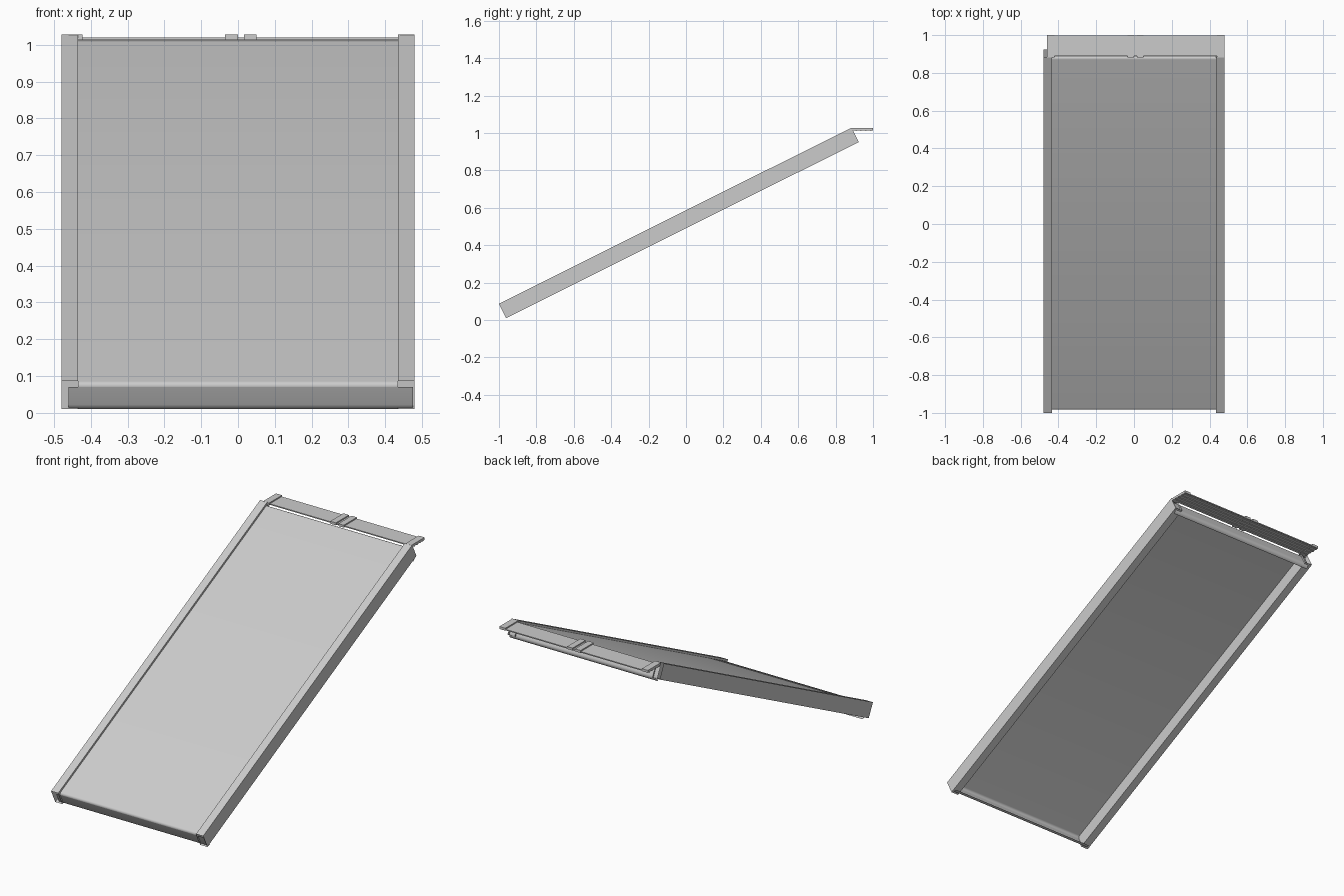
import bpy, bmesh, math
from mathutils import Vector

if "Cube" in bpy.data.objects:
    bpy.data.objects.remove(bpy.data.objects["Cube"], do_unlink=True)

grey = bpy.data.materials.new("light_grey_metal")
grey.use_nodes = True
COLOUR = (0.6, 0.6, 0.6, 1)
grey.diffuse_color = COLOUR
grey.node_tree.nodes["Principled BSDF"].inputs["Base Color"].default_value = COLOUR

# Slope frame: s runs up the incline, d is depth below the frame top
LOW, HIGH = Vector((-1, 0.087)), Vector((0.885, 1.028))
LENGTH = (HIGH - LOW).length
ALONG = (HIGH - LOW).normalized()
DOWN = Vector((ALONG.y, -ALONG.x))


def place(x, s, d):
    p = LOW + ALONG * s + DOWN * d
    return Vector((x, p.x, p.y))


def finish(name, bm, smooth=False):
    mesh = bpy.data.meshes.new(name)
    bm.to_mesh(mesh)
    bm.free()
    mesh.materials.append(grey)
    obj = bpy.data.objects.new(name, mesh)
    bpy.context.collection.objects.link(obj)
    if smooth:
        bpy.ops.object.select_all(action="DESELECT")
        obj.select_set(True)
        bpy.context.view_layer.objects.active = obj
        bpy.ops.object.shade_smooth_by_angle(angle=math.radians(40))
    return obj


def loft(name, first, second, closed=False, smooth=False):
    """Skin two matching rows of points with a strip of quads."""
    bm = bmesh.new()
    a = [bm.verts.new(p) for p in first]
    b = [bm.verts.new(p) for p in second]
    for i in range(len(a) if closed else len(a) - 1):
        j = (i + 1) % len(a)
        bm.faces.new((a[i], a[j], b[j], b[i]))
    return finish(name, bm, smooth)


def box(name, low, high):
    low, high = Vector(low), Vector(high)
    bm = bmesh.new()
    bmesh.ops.create_cube(bm, size=1)
    for v in bm.verts:
        v.co = (low + high) / 2 + v.co * (high - low)
    return finish(name, bm)


def arc(cs, cd, r, start, end, steps=6):
    """Points of a rounded bend in slope coordinates."""
    angles = [math.radians(start + (end - start) * i / steps) for i in range(steps + 1)]
    return [(cs + r * math.cos(t), cd + r * math.sin(t)) for t in angles]


# Side rails: hollow tubes with open ends
INNER, OUTER, DEPTH = 0.435, 0.48, 0.086
for name, x0, x1 in (("left_rail", INNER, OUTER), ("right_rail", -OUTER, -INNER)):
    section = [(x0, 0), (x0, DEPTH), (x1, DEPTH), (x1, 0)]
    loft(name, [place(x, 0, d) for x, d in section],
         [place(x, LENGTH, d) for x, d in section], closed=True)

# Belt sheet, bent down over both ends
bend = arc(0.022, 0.026, 0.014, 180, 270)
belt = bend + [(LENGTH - s, d) for s, d in reversed(bend)]
loft("belt", [place(-INNER, s, d) for s, d in belt],
     [place(INNER, s, d) for s, d in belt], smooth=True)

# End plates with a rolled lower lip, slotted into the open rails
PLATE_LEFT, PLATE_RIGHT = 0.475, -0.46
lip = [(0.03, 0.098)] + arc(0.03, 0.076, 0.022, 90, 180) + [(0.008, 0.022)]
for name, flip in (("lower_end_plate", False), ("upper_end_plate", True)):
    row = [(LENGTH - s, d) for s, d in reversed(lip)] if flip else lip
    loft(name, [place(PLATE_RIGHT, s, d) for s, d in row],
         [place(PLATE_LEFT, s, d) for s, d in row], smooth=True)

# Level discharge plate at the top
box("discharge_plate", (PLATE_RIGHT, 0.89, 1.014), (0.478, 0.998, 1.02))

# Raised straps across the discharge plate
for name, x0, x1 in (("right_strap", -0.46, -0.422), ("middle_right_strap", -0.035, 0),
                     ("middle_left_strap", 0.016, 0.05), ("left_strap", 0.44, 0.478)):
    box(name, (x0, 0.882, 1.013), (x1, 1, 1.027))

# Stiffening ribs below the discharge plate
for i in range(4):
    y = 0.905 + i * 0.026
    box(f"plate_rib_{i + 1}", (PLATE_RIGHT, y, 1.01), (0.478, y + 0.008, 1.015))
